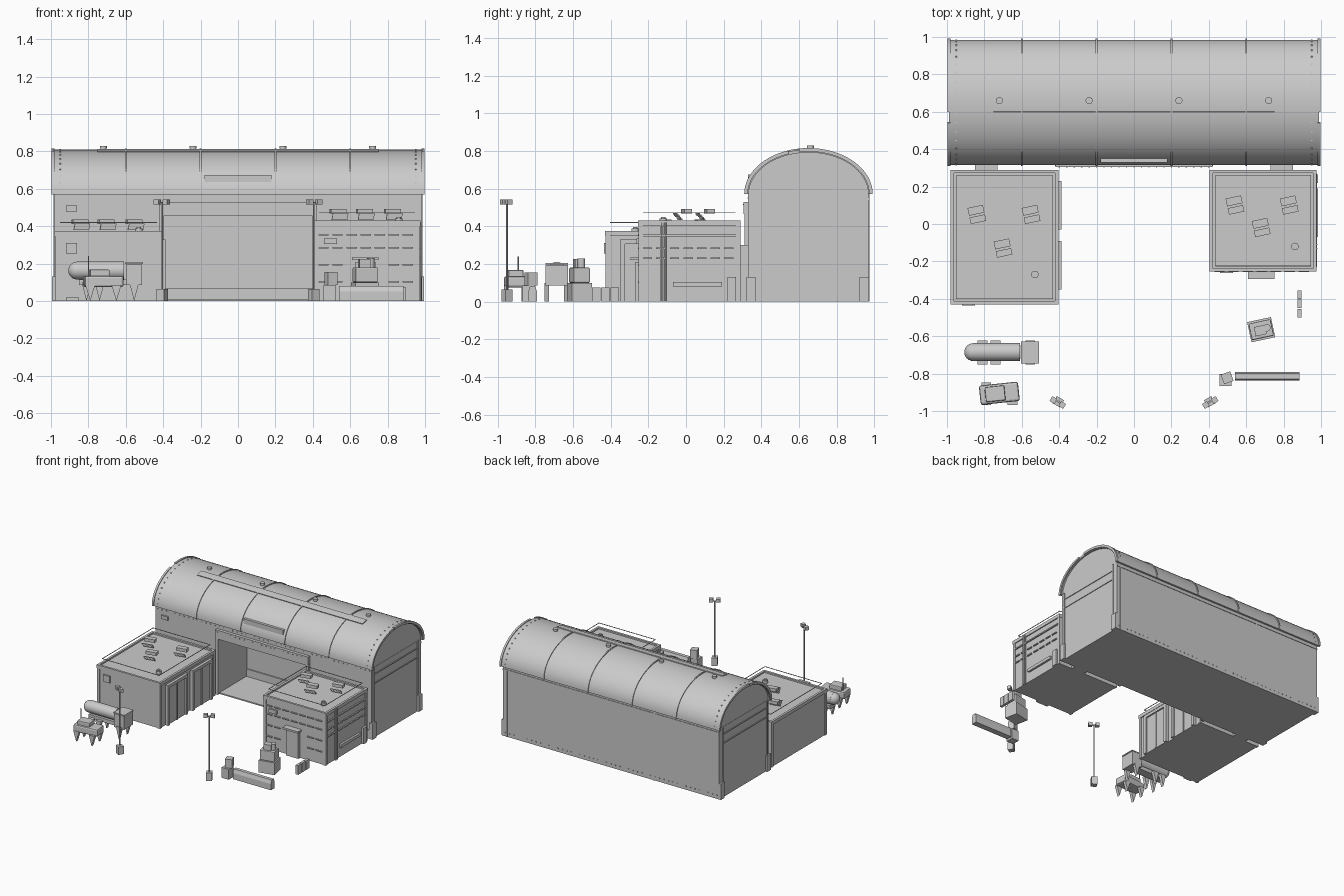
import bpy, bmesh
from math import sin, cos, pi, radians, acos
from mathutils import Matrix, Vector

if "Cube" in bpy.data.objects:
    bpy.data.objects.remove(bpy.data.objects["Cube"])


def finish(name, bm, smooth=False):
    bmesh.ops.recalc_face_normals(bm, faces=bm.faces)
    me = bpy.data.meshes.new(name)
    bm.to_mesh(me)
    bm.free()
    ob = bpy.data.objects.new(name, me)
    bpy.context.collection.objects.link(ob)
    if smooth:
        bpy.ops.object.select_all(action='DESELECT')
        ob.select_set(True)
        bpy.context.view_layer.objects.active = ob
        bpy.ops.object.shade_smooth_by_angle(angle=radians(35))
    return ob


def boxes(name, *bounds, at=(0, 0, 0), turn=0, bevel=0):
    """One object made of boxes (x0,x1,y0,y1,z0,z1), turned about z and placed."""
    bm = bmesh.new()
    for x0, x1, y0, y1, z0, z1 in bounds:
        m = Matrix.Translation(((x0 + x1) / 2, (y0 + y1) / 2, (z0 + z1) / 2))
        bmesh.ops.create_cube(bm, size=1, matrix=m @ Matrix.Diagonal((x1 - x0, y1 - y0, z1 - z0, 1)))
    if bevel:
        bmesh.ops.bevel(bm, geom=bm.edges[:], offset=bevel, segments=2, affect='EDGES', profile=0.5)
    bm.transform(Matrix.Translation(at) @ Matrix.Rotation(radians(turn), 4, 'Z'))
    return finish(name, bm)


def prism(name, pts, axis, a, b, smooth=False):
    """Extrude a closed profile along an axis from a to b."""
    put = {'x': lambda p, t: (t, p[0], p[1]), 'y': lambda p, t: (p[0], t, p[1]),
           'z': lambda p, t: (p[0], p[1], t)}[axis]
    bm = bmesh.new()
    f = bm.faces.new([bm.verts.new(put(p, a)) for p in pts])
    ext = bmesh.ops.extrude_face_region(bm, geom=[f])['geom']
    d = Vector(put((0, 0), b - a))
    bmesh.ops.translate(bm, vec=d, verts=[v for v in ext if isinstance(v, bmesh.types.BMVert)])
    return finish(name, bm, smooth)


def cyl(name, x, y, z0, z1, r, n=16):
    bm = bmesh.new()
    bmesh.ops.create_cone(bm, cap_ends=True, segments=n, radius1=r, radius2=r, depth=z1 - z0,
                          matrix=Matrix.Translation((x, y, (z0 + z1) / 2)))
    return finish(name, bm, n > 8)


def arc(grow, a0=0, a1=pi, n=32):
    return [(0.65 + (0.332 + grow) * cos(a0 + (a1 - a0) * i / n),
             0.57 + (0.236 + grow) * sin(a0 + (a1 - a0) * i / n)) for i in range(n + 1)]


def arch(name, x0, x1, inner, outer, a0=0, a1=pi):
    prism(name, arc(outer, a0, a1) + arc(inner, a0, a1)[::-1], 'x', x0, x1, True)


# Main hall: U-shaped plan around the open bay, band above it
prism("hall_walls", [(-.98, .33), (-.4, .33), (-.4, .69), (.4, .69), (.4, .33), (.98, .33),
                     (.98, .97), (-.98, .97)], 'z', 0, .46)
boxes("hall_upper_wall", (-.98, .98, .33, .97, .46, .575))
boxes("bay_floor", (-.4, .4, .33, .69, 0, .01))
boxes("bay_skirting", (-.4, .4, .68, .69, .01, .07))
boxes("bay_lintel", (-.42, .42, .305, .33, .465, .53), (-.4, .4, .31, .33, .455, .465))
boxes("bay_jambs", *[(s * .41 - .012, s * .41 + .012, .31, .33, 0, .465) for s in (-1, 1)])
boxes("hall_plinth", (-.985, -.42, .322, .33, 0, .07), (.42, .985, .322, .33, 0, .07))
boxes("corner_feet", *[(s * .98 - .015, s * .98 + .015, y - .025, y + .025, 0, .13)
                       for s in (-1, 1) for y in (.345, .945)])
boxes("side_wall_battens", *[(s * .98 - .006, s * .98 + .006, .35, .93, z, z + .008)
                             for s in (-1, 1) for z in (.44, .515)],
      *[(s * .98 - .006, s * .98 + .006, y, y + .01, .13, .57) for s in (-1, 1) for y in (.35, .92)])
boxes("back_wall_battens", (-.395, -.385, .97, .974, 0, .57), (-.98, .98, .97, .974, .54, .55),
      (.94, .95, .97, .974, 0, .55))
boxes("link_passages", (-.85, -.73, .28, .34, 0, .3), (.73, .85, .28, .34, 0, .3))
boxes("hall_wall_box", (-.92, -.86, .318, .33, .48, .51))

# Barrel roof
prism("roof_gables", arc(-.014), 'x', -.978, .978)
arch("barrel_roof", -.99, .99, -.015, .003)
strip0, strip1 = acos(-.05 / .34), acos(-.11 / .34)
for i in range(6):
    x = max(-.99, min(.99, -1 + .4 * i))
    w = .008 if i in (0, 5) else .005
    arch("roof_rib", x - w, x + w, -.01, .009, 0, strip0)
    arch("roof_rib", x - w, x + w, -.01, .009, strip1, pi)
arch("roof_walkway", -.75, .75, -.004, .009, strip0, strip1)
boxes("roof_front_window", (-.18, .18, .328, .4, .615, .675))
for x in (-.72, -.24, .24, .72):
    cyl("roof_vent", x, .66, .79, .818, .015)
    cyl("roof_vent_cap", x, .66, .816, .828, .019)

# Rivets along wall top, base and roof ends
bm = bmesh.new()
spots = [(-.96 + .04 * i, y, z) for i in range(49) for y, z in ((.33, .55), (.97, .03))]
spots += [(-.4 + .04 * i, .305, .515) for i in range(21)]
spots += [(s * .95, y, z) for s in (-1, 1) for y, z in arc(.003, .1, pi - .1, 18)]
for p in spots:
    bmesh.ops.create_cube(bm, size=.007, matrix=Matrix.Translation(p))
finish("rivets", bm)


# Side buildings with parapet, guard rail and roof units
def building(name, x0, x1, y0, y1, h, units, vent):
    boxes(name + "_walls", (x0 + .008, x1 - .008, y0 + .008, y1 - .004, 0, h - .012))
    t = .018
    boxes(name + "_parapet", (x0, x1, y0, y0 + t, h - .028, h), (x0, x1, y1 - t, y1, h - .028, h),
          (x0, x0 + t, y0 + t, y1 - t, h - .028, h), (x1 - t, x1, y0 + t, y1 - t, h - .028, h))
    a, b, c, d, z, r = x0 + .03, x1 - .03, y0 + .03, y1 - .03, h + .045, .002
    boxes(name + "_guard_rail", (a, b, c - r, c + r, z - r, z + r), (a, b, d - r, d + r, z - r, z + r),
          (a - r, a + r, c, d, z - r, z + r), (b - r, b + r, c, d, z - r, z + r))
    boxes(name + "_corner_posts", *[(x - .012, x + .012, y - .012, y + .012, 0, h - .028)
                                    for x in (x0 + .014, x1 - .014) for y in (y0 + .014, y1 - .014)])
    for x, y in units:
        boxes(name + "_roof_unit", (-.042, .042, .003, .045, .037, .062), at=(x, y, h), turn=12)
        bm = bmesh.new()
        for k in range(5):  # slanted louvre slats
            o = (k - 2) * .009
            m = Matrix.Translation((0, -.025 + o * .75, .022 - o * .75)) @ Matrix.Diagonal((.084, .008, .008, 1))
            bmesh.ops.create_cube(bm, size=1, matrix=m)
        bm.transform(Matrix.Translation((x, y, h)) @ Matrix.Rotation(radians(12), 4, 'Z'))
        finish(name + "_roof_louvre", bm)
    cyl(name + "_roof_vent", vent[0], vent[1], h - .02, h + .012, .02)
    cyl(name + "_roof_vent_cap", vent[0], vent[1], h + .012, h + .02, .012)


building("garage", -.98, -.405, -.43, .29, .375,
         [(-.84, .05), (-.55, .05), (-.7, -.13)], (-.53, -.27))
building("office", .405, .975, -.255, .29, .43,
         [(.54, .1), (.83, .1), (.68, -.02)], (.86, -.12))

# Garage doors on the inner side, each a frame with a panel
for y0, y1 in ((-.35, -.09), (-.03, .23)):
    boxes("garage_door", (-.415, -.4, y0, y1, 0, .32))
    boxes("garage_door_frame", (-.41, -.388, y0, y0 + .025, 0, .33), (-.41, -.388, y1 - .025, y1, 0, .33),
          (-.41, -.388, y0, y1, .305, .33), (-.405, -.394, (y0 + y1) / 2 - .005, (y0 + y1) / 2 + .005, 0, .3))
boxes("garage_wall_box", (-.92, -.86, -.435, -.42, .255, .31))
boxes("garage_sill", (-.92, -.85, -.436, -.42, 0, .02))

# Office door, canopy, slot trims and side pipes
boxes("office_door", (.625, .735, -.27, -.245, 0, .21))
boxes("office_canopy", (.61, .75, -.295, -.245, .22, .235))
boxes("office_wall_box", (.46, .53, -.262, -.245, .305, .335))
boxes("office_front_slats", *[(.43 + .075 * i, .485 + .075 * i, -.256, -.245, z, z + .008)
                              for i in range(7) for z in (.1, .19, .28, .35)
                              if z > .25 or i not in (2, 3, 4)])
boxes("office_side_slats", *[(.965, .978, -.23 + .072 * i, -.18 + .072 * i, z, z + .008)
                             for i in range(7) for z in (.225, .28)],
      (.965, .978, -.23, .27, .345, .355))
boxes("office_side_louvre", (.965, .984, -.07, .19, .08, .105))
boxes("office_side_buttress", (.965, .985, .22, .265, 0, .13))
for y in (-.13, -.11):
    cyl("office_side_pipe", .975, y, 0, .42, .006, 8)


# Tanker with a round-nosed tank, box cab and wedge-shaped legs
def wedge(x, y, h, w=.026):
    prism("wedge_leg", [(x - w, h), (x + w, h), (x, 0)], 'y', y - .012, y + .012)


bm = bmesh.new()
bmesh.ops.create_cone(bm, cap_ends=True, segments=24, radius1=.048, radius2=.048, depth=.25,
                      matrix=Matrix.Translation((-.735, -.685, .163)) @ Matrix.Rotation(pi / 2, 4, 'Y'))
bmesh.ops.create_uvsphere(bm, u_segments=24, v_segments=12, radius=.0475,
                          matrix=Matrix.Translation((-.86, -.685, .163)))
finish("tanker_tank", bm, True)
boxes("tanker_cab", (-.6, -.512, -.745, -.627, .085, .195), (-.605, -.508, -.745, -.627, .197, .205))
boxes("tanker_chassis", (-.85, -.52, -.72, -.65, .085, .115))
for x in (-.81, -.74, -.555):
    for y in (-.74, -.635):
        wedge(x, y, .1)

# Small truck with antenna
boxes("truck_body", (-.105, .105, -.052, .052, .075, .135), at=(-.72, -.905, 0), turn=6, bevel=.012)
boxes("truck_cab", (-.075, .03, -.04, .04, .13, .168), at=(-.72, -.905, 0), turn=6, bevel=.006)
cyl("truck_antenna", -.8, -.89, .13, .24, .003, 6)
for x in (-.79, -.65):
    for y in (-.955, -.86):
        wedge(x, y, .085)

# Yard props: generator, barrier, crates, fence blocks
boxes("generator_base", (-.065, .065, -.055, .055, 0, .1), at=(.68, -.565, 0), turn=12)
boxes("generator", (-.06, .06, -.045, .045, .1, .18), at=(.68, -.565, 0), turn=12, bevel=.006)
cyl("generator_stack", .71, -.555, .175, .23, .02)
boxes("generator_stack_box", (-.03, .03, -.025, .025, .18, .225), at=(.675, -.57, 0), turn=12)
prism("barrier", [(-.838, 0), (-.79, 0), (-.79, .05), (-.8, .08), (-.828, .08), (-.838, .05)], 'x', .54, .885)
boxes("lower_crate", (-.032, .032, -.032, .032, 0, .085), at=(.49, -.835, 0))
boxes("upper_crate", (-.027, .027, -.027, .027, .085, .155), at=(.498, -.822, 0), turn=20)
boxes("fence_blocks", *[(.873, .895, y, y + .045, 0, .075) for y in (-.5, -.45, -.4)])

# Floodlight poles
for s in (-1, 1):
    cx, cy = s * .405, -.95
    boxes("floodlight_base", (-.022, .022, -.022, .022, 0, .065), at=(cx, cy, 0), turn=s * 30)
    cyl("floodlight_pole", cx, cy, .06, .525, .005, 8)
    boxes("floodlight_heads", (-.035, .035, -.004, .004, .518, .526), (-.042, -.012, -.02, .01, .515, .542),
          (.012, .042, -.02, .01, .515, .542), at=(cx, cy, 0), turn=s * 30)
